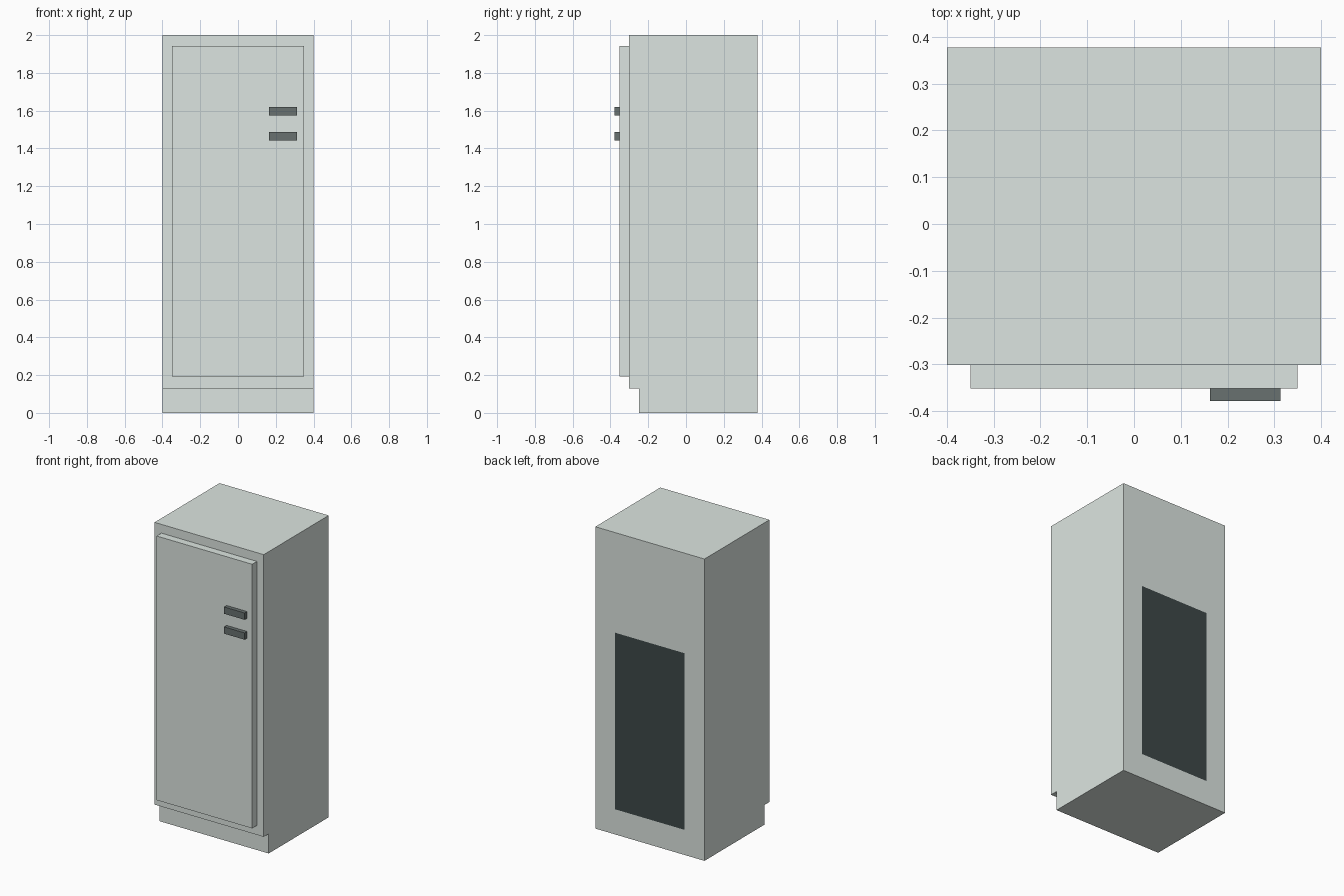
import bpy, bmesh

if "Cube" in bpy.data.objects:
    bpy.data.objects.remove(bpy.data.objects["Cube"])


def material(name, color):
    mat = bpy.data.materials.new(name)
    mat.diffuse_color = color
    mat.use_nodes = True
    mat.node_tree.nodes["Principled BSDF"].inputs["Base Color"].default_value = mat.diffuse_color
    return mat


def finish(name, bm, mat):
    mesh = bpy.data.meshes.new(name)
    bm.to_mesh(mesh)
    bm.free()
    mesh.materials.append(mat)
    obj = bpy.data.objects.new(name, mesh)
    bpy.context.collection.objects.link(obj)
    return obj


def box(name, x, y, z, mat):
    """Box from (min, max) ranges on each axis."""
    bm = bmesh.new()
    bmesh.ops.create_cube(bm, size=1)
    for v in bm.verts:
        v.co = [r[0] + (c + 0.5) * (r[1] - r[0]) for c, r in zip(v.co, (x, y, z))]
    return finish(name, bm, mat)


FRONT, BACK, HALF_W = -0.302, 0.378, 0.4
DOOR_FRONT = -0.352
enamel = material("pale_enamel", (0.72, 0.785, 0.75, 1))
handle_grey = material("handle_grey", (0.14, 0.165, 0.16, 1))
panel_grey = material("panel_grey", (0.047, 0.064, 0.064, 1))

# Cabinet: side profile with a toe-kick notch, extruded across the width
profile = [(-0.25, 0), (BACK, 0), (BACK, 2), (FRONT, 2), (FRONT, 0.13), (-0.25, 0.13)]
bm = bmesh.new()
side = bm.faces.new([bm.verts.new((-HALF_W, y, z)) for y, z in profile])
ext = bmesh.ops.extrude_face_region(bm, geom=[side])
moved = [g for g in ext["geom"] if isinstance(g, bmesh.types.BMVert)]
bmesh.ops.translate(bm, verts=moved, vec=(2 * HALF_W, 0, 0))
bmesh.ops.recalc_face_normals(bm, faces=bm.faces)
finish("cabinet", bm, enamel)

# Door slab
box("door", (-0.35, 0.35), (DOOR_FRONT, FRONT), (0.192, 1.942), enamel)

# Two bar handles
for label, z in (("lower", 1.442), ("upper", 1.574)):
    box(label + "_handle", (0.163, 0.313), (-0.378, DOOR_FRONT), (z, z + 0.045), handle_grey)

# Dark panel lying flat on the back
bm = bmesh.new()
corners = [(0.255, 0.167), (-0.255, 0.167), (-0.255, 1.337), (0.255, 1.337)]
bm.faces.new([bm.verts.new((x, BACK + 0.0008, z)) for x, z in corners])
finish("back_panel", bm, panel_grey)
